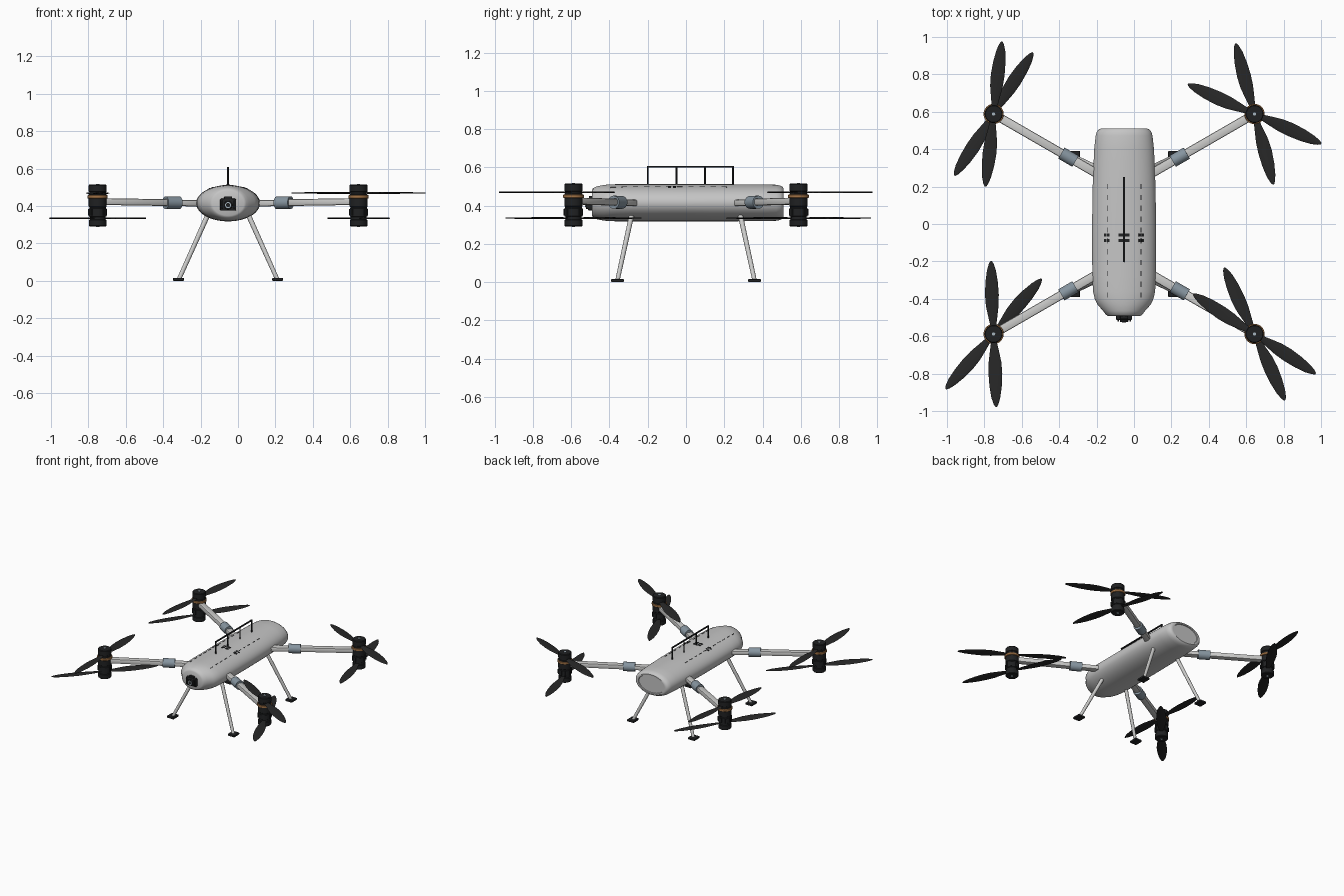
import bpy, bmesh, math
from mathutils import Vector, Matrix

if "Cube" in bpy.data.objects:
    bpy.data.objects.remove(bpy.data.objects["Cube"])

CX, CZ = -0.053, 0.415          # hull axis
parts = []


def material(name, rgb, rough=0.5):
    m = bpy.data.materials.new(name)
    m.use_nodes = True
    m.diffuse_color = (*rgb, 1)
    bsdf = m.node_tree.nodes["Principled BSDF"]
    bsdf.inputs["Base Color"].default_value = (*rgb, 1)
    bsdf.inputs["Roughness"].default_value = rough
    return m


SHELL = material("shell grey", (0.56, 0.56, 0.56))
ARM = material("arm light grey", (0.60, 0.60, 0.59))
COLLAR = material("collar blue grey", (0.24, 0.30, 0.35))
BLACK = material("matte black", (0.014, 0.015, 0.016))
BLADE = material("blade charcoal", (0.021, 0.021, 0.021))
COPPER = material("copper", (0.36, 0.17, 0.06))
STEEL = material("steel", (0.38, 0.46, 0.52))


def finish(name, bm, mat):
    bmesh.ops.recalc_face_normals(bm, faces=bm.faces)
    me = bpy.data.meshes.new(name)
    bm.to_mesh(me)
    bm.free()
    me.materials.append(mat)
    ob = bpy.data.objects.new(name, me)
    bpy.context.collection.objects.link(ob)
    parts.append(ob)
    return ob


def loft(name, rings, mat):
    """Skin a list of equal closed rings and cap both ends."""
    bm = bmesh.new()
    vs = [[bm.verts.new(p) for p in ring] for ring in rings]
    n = len(rings[0])
    for a, b in zip(vs, vs[1:]):
        for i in range(n):
            j = (i + 1) % n
            bm.faces.new((a[i], a[j], b[j], b[i]))
    bm.faces.new(vs[0])
    bm.faces.new(vs[-1])
    return finish(name, bm, mat)


def ellipse(y, rx, rz, n=64):
    return [(CX + rx * math.cos(t), y, CZ + rz * math.sin(t))
            for t in (2 * math.pi * i / n for i in range(n))]


def lathe(name, loc, profile, mat, n=32):
    """Revolve (radius, height) pairs around a vertical axis."""
    return loft(name, [[(loc[0] + r * math.cos(2 * math.pi * i / n),
                         loc[1] + r * math.sin(2 * math.pi * i / n), z)
                        for i in range(n)] for r, z in profile], mat)


def rod(name, a, b, r1, r2, mat, n=16):
    a, b = Vector(a), Vector(b)
    d = b - a
    bm = bmesh.new()
    bmesh.ops.create_cone(bm, cap_ends=True, segments=n, radius1=r1, radius2=r2, depth=d.length)
    bm.transform(Matrix.Translation((a + b) / 2) @ d.to_track_quat('Z', 'Y').to_matrix().to_4x4())
    return finish(name, bm, mat)


def box(name, loc, size, mat, rot=None, bevel=0.0):
    bm = bmesh.new()
    bmesh.ops.create_cube(bm, size=1, matrix=Matrix.Diagonal((*size, 1)))
    if bevel:
        bmesh.ops.bevel(bm, geom=bm.edges[:], offset=bevel, segments=2, affect='EDGES', profile=0.5)
    bm.transform(Matrix.Translation(loc) @ (rot or Matrix.Identity(4)))
    return finish(name, bm, mat)


def beam(name, a, b, w, h, mat):
    """Bevelled box running from a to b."""
    a, b = Vector(a), Vector(b)
    d = b - a
    rot = Matrix.Rotation(math.atan2(d.y, d.x), 4, 'Z') @ \
        Matrix.Rotation(-math.asin(d.z / d.length), 4, 'Y')
    return box(name, (a + b) / 2, (d.length, w, h), mat, rot, 0.008)


# Fuselage: elliptical sections (y, half width, half height), inset tail cap
HULL = [(-0.492, 0.085, 0.066), (-0.485, 0.097, 0.077), (-0.465, 0.112, 0.086),
        (-0.43, 0.143, 0.093), (-0.40, 0.157, 0.096), (-0.36, 0.166, 0.097),
        (-0.28, 0.170, 0.097), (0.0, 0.171, 0.097), (0.2, 0.168, 0.097),
        (0.4, 0.160, 0.096), (0.472, 0.152, 0.094), (0.492, 0.146, 0.090),
        (0.505, 0.136, 0.083), (0.51, 0.124, 0.076)]
loft("fuselage", [ellipse(*s) for s in HULL] +
     [ellipse(0.509, 0.112, 0.068), ellipse(0.503, 0.110, 0.066)], SHELL)


def on_hull(x, y):
    """Point and tilt on the upper skin at offset x from the axis."""
    for (y0, a0, b0), (y1, a1, b1) in zip(HULL, HULL[1:]):
        if y0 <= y <= y1:
            t = (y - y0) / (y1 - y0)
            rx, rz = a0 + (a1 - a0) * t, b0 + (b1 - b0) * t
            c = math.sqrt(1 - (x / rx) ** 2)
            return Vector((CX + x, y, CZ + rz * c)), math.atan(rz * x / (rx * rx * c))


def skin_plate(name, x, y, w, l):
    p, tilt = on_hull(x, y)
    box(name, p, (w, l, 0.004), BLACK, Matrix.Rotation(tilt, 4, 'Y'))


# Dashed panel seams and vent slots on the upper skin
for x in (-0.09, 0.09):
    for k in range(11):
        skin_plate("panel_seam", x, 0.2 - 0.058 * k, 0.004, 0.028)
for y in (-0.06, -0.087):
    for x in (-0.092, 0.092):
        for dx in (-0.008, 0.008):
            skin_plate("vent_slot", x + dx, y, 0.012, 0.016)
    for dx in (-0.018, 0.018):
        skin_plate("vent_slot", dx, y, 0.024, 0.016)

# Top antenna rail
box("rail_bar", (CX, 0.023, 0.604), (0.010, 0.455, 0.008), BLACK)
for y in (-0.2, -0.05, 0.1, 0.245):
    rod("rail_post", (CX, y, 0.50), (CX, y, 0.604), 0.005, 0.005, BLACK, 10)

# Nose camera
box("camera_body", (CX, -0.495, 0.407), (0.086, 0.036, 0.064), BLACK, bevel=0.006)
box("camera_top", (CX, -0.493, 0.443), (0.042, 0.03, 0.016), BLACK, bevel=0.003)
rod("camera_lens", (CX, -0.50, 0.405), (CX, -0.523, 0.405), 0.024, 0.022, BLACK, 24)
rod("lens_ring", (CX, -0.52, 0.405), (CX, -0.525, 0.405), 0.016, 0.016, STEEL, 24)
rod("lens_glass", (CX, -0.52, 0.405), (CX, -0.527, 0.405), 0.011, 0.011, BLACK, 24)
for dx in (-0.032, 0.032):
    box("camera_fin", (CX + dx, -0.515, 0.407), (0.008, 0.014, 0.045), BLACK)


# Blade stations: (radius, half chord, sweep of chord centre)
STATIONS = [(0.0, 0.014, 0.0), (0.04, 0.015, 0.0), (0.09, 0.024, 0.001),
            (0.15, 0.034, 0.002), (0.21, 0.037, 0.002), (0.28, 0.033, 0.001),
            (0.34, 0.024, 0.0), (0.375, 0.013, 0.0), (0.39, 0.004, 0.0)]


def blade(name, loc, angle):
    rings = []
    for r, c, s in STATIONS:
        pitch = 0.16 * (1 - r / 0.45)
        ring = []
        for i in range(12):
            t = 2 * math.pi * i / 12
            u, v = c * math.cos(t), 0.0035 * math.sin(t)
            p = Vector((r, s + u * math.cos(pitch) - v * math.sin(pitch),
                        u * math.sin(pitch) + v * math.cos(pitch)))
            ring.append(Matrix.Rotation(angle, 3, 'Z') @ p + Vector(loc))
        rings.append(ring)
    loft(name, rings, BLADE)


# Four corners: side, end, upper and lower propeller angles
CORNERS = [(-1, 1, 83.5, 57.5), (-1, -1, 92, 49), (1, 1, 156, 105), (1, -1, 147, 114.6)]
for sx, sy, upper, lower in CORNERS:
    tag = ("left" if sx > 0 else "right") + ("_rear" if sy > 0 else "_front")

    def at(dx, z):
        """Point on the arm line at distance dx from the hull axis."""
        return (CX + sx * dx, sy * (0.588 - (0.6975 - dx) * 0.577), z)

    m = at(0.6975, 0)
    beam(tag + "_arm", at(0.30, 0.418), at(0.675, 0.424), 0.046, 0.036, ARM)
    beam(tag + "_arm_root", at(0.10, 0.413), at(0.30, 0.417), 0.048, 0.033, ARM)
    rod(tag + "_arm_collar", at(0.26, 0.417), at(0.335, 0.418), 0.034, 0.034, COLLAR, 24)

    # Coaxial motor pod
    lathe(tag + "_motor", m, [(0.043, 0.291), (0.047, 0.295), (0.047, 0.325), (0.042, 0.328),
                              (0.042, 0.342), (0.047, 0.345), (0.047, 0.386), (0.044, 0.389),
                              (0.044, 0.394), (0.048, 0.397), (0.048, 0.462), (0.043, 0.465),
                              (0.043, 0.474), (0.048, 0.477), (0.048, 0.510), (0.044, 0.515)], BLACK)
    lathe(tag + "_copper_ring", m, [(0.052, 0.440), (0.054, 0.442), (0.054, 0.456), (0.052, 0.458)], COPPER)
    for z0, z1 in ((0.513, 0.518), (0.288, 0.293)):
        lathe(tag + "_shaft", m, [(0.009, z0), (0.009, z1)], STEEL, 12)
    for k in range(8):
        t = math.pi * k / 4
        box(tag + "_cooling_rib", (m[0] + 0.047 * math.cos(t), m[1] + 0.047 * math.sin(t), 0.366),
            (0.008, 0.012, 0.034), BLACK, Matrix.Rotation(t, 4, 'Z'))

    # Two-bladed propellers, above and below
    for label, z, ang in (("upper", 0.470, upper), ("lower", 0.335, lower)):
        for half in (0, 180):
            blade(f"{tag}_{label}_blade", (m[0], m[1], z), math.radians(ang + half))

    # Landing leg and foot
    rod(tag + "_leg", (CX + sx * 0.262, sy * 0.358, 0.01), (CX + sx * 0.105, sy * 0.282, 0.36),
        0.0115, 0.0135, ARM)
    box(tag + "_foot", (CX + sx * 0.265, sy * 0.358, 0.008), (0.058, 0.066, 0.016), BLACK, bevel=0.004)

# Smooth shading with sharp edges kept
bpy.ops.object.select_all(action='DESELECT')
for ob in parts:
    ob.select_set(True)
bpy.context.view_layer.objects.active = parts[0]
bpy.ops.object.shade_smooth_by_angle(angle=math.radians(35))
